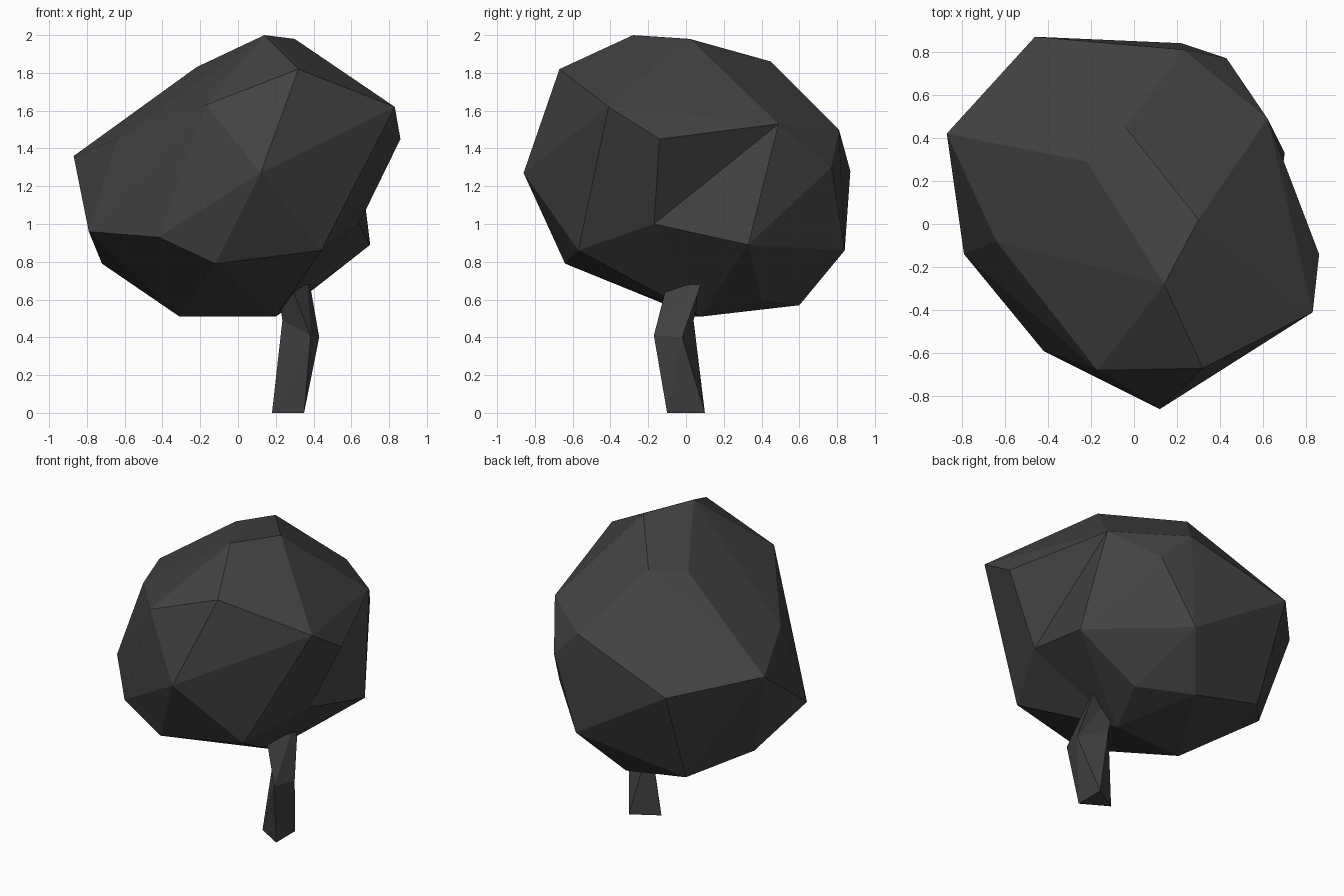
import bpy
import bmesh

default_cube = bpy.data.objects.get("Cube")
if default_cube:
    bpy.data.objects.remove(default_cube, do_unlink=True)


def make_material(name, colour):
    material = bpy.data.materials.new(name)
    material.use_nodes = True
    material.diffuse_color = colour
    material.node_tree.nodes["Principled BSDF"].inputs["Base Color"].default_value = colour
    return material


def finish(bm, name, material):
    """Turn a bmesh into a flat shaded object with one material."""
    bmesh.ops.recalc_face_normals(bm, faces=bm.faces[:])
    mesh = bpy.data.meshes.new(name)
    bm.to_mesh(mesh)
    bm.free()
    mesh.materials.append(material)
    for polygon in mesh.polygons:
        polygon.use_smooth = False
    model_object = bpy.data.objects.new(name, mesh)
    bpy.context.scene.collection.objects.link(model_object)
    return model_object


charcoal = make_material("charcoal grey", (0.055, 0.055, 0.055, 1))

# Crown: corner points of the faceted boulder-like foliage, from top to bottom
top_corners = [
    (.14, -.28, 2), (.3, .02, 1.98), (-.04, .45, 1.86),
    (-.22, .29, 1.83), (.32, -.67, 1.82), (-.17, -.68, 1.63),
]
upper_corners = [
    (.83, -.41, 1.62), (.23, .81, 1.5), (-.64, -.08, 1.45),
    (-.87, .42, 1.36), (.43, .77, 1.3), (-.46, .87, 1.28), (.12, -.86, 1.27),
]
lower_corners = [
    (-.79, -.14, .96), (-.42, -.59, .93), (.22, .84, .86),
    (-.12, -.64, .79), (-.72, .31, .79),
]
bottom_corners = [
    (-.44, .63, .66), (.33, .4, .6), (.02, .6, .57), (-.31, .05, .51),
]
# Corners surrounding the hollow on the side, and its deepest point
hollow_rim = [
    (.86, -.14, 1.45), (.62, .49, 1.53), (.7, .33, .89),
    (.2, .08, .51), (.44, -.57, .86),
]
hollow_point = (.64, -.17, 1)

bm = bmesh.new()
for corner in top_corners + upper_corners + lower_corners + bottom_corners:
    bm.verts.new(corner)
rim_verts = {bm.verts.new(corner) for corner in hollow_rim}
bmesh.ops.convex_hull(bm, input=bm.verts[:])

# Hollow: replace the facets inside the rim by a fan around the deep point
inside = [f for f in bm.faces if all(v in rim_verts for v in f.verts)]
rim_edges = []
for edge in {e for f in inside for e in f.edges}:
    if sum(f in inside for f in edge.link_faces) == 1:
        rim_edges.append(tuple(edge.verts))
bmesh.ops.delete(bm, geom=inside, context="FACES_KEEP_BOUNDARY")
if rim_edges:
    deep = bm.verts.new(hollow_point)
    for start, end in rim_edges:
        bm.faces.new((start, end, deep))
loose = [v for v in bm.verts if not v.link_faces]
bmesh.ops.delete(bm, geom=loose, context="VERTS")
finish(bm, "tree_crown", charcoal)

# Trunk: bent three-sided post running up into the crown
sections = [
    [(.35, -.1, 0), (.35, .1, 0), (.18, 0, 0)],
    [(.385, -.17, .41), (.43, -.02, .4), (.235, .04, .49)],
    [(.23, -.07, .8), (.36, .12, .8), (.19, .12, .8)],
]
bm = bmesh.new()
rings = [[bm.verts.new(point) for point in section] for section in sections]
for below, above in zip(rings, rings[1:]):
    for side in range(len(below)):
        following = (side + 1) % len(below)
        bm.faces.new((below[side], below[following], above[following]))
        bm.faces.new((below[side], above[following], above[side]))
bm.faces.new(rings[0][::-1])
bm.faces.new(rings[-1])
finish(bm, "tree_trunk", charcoal)
